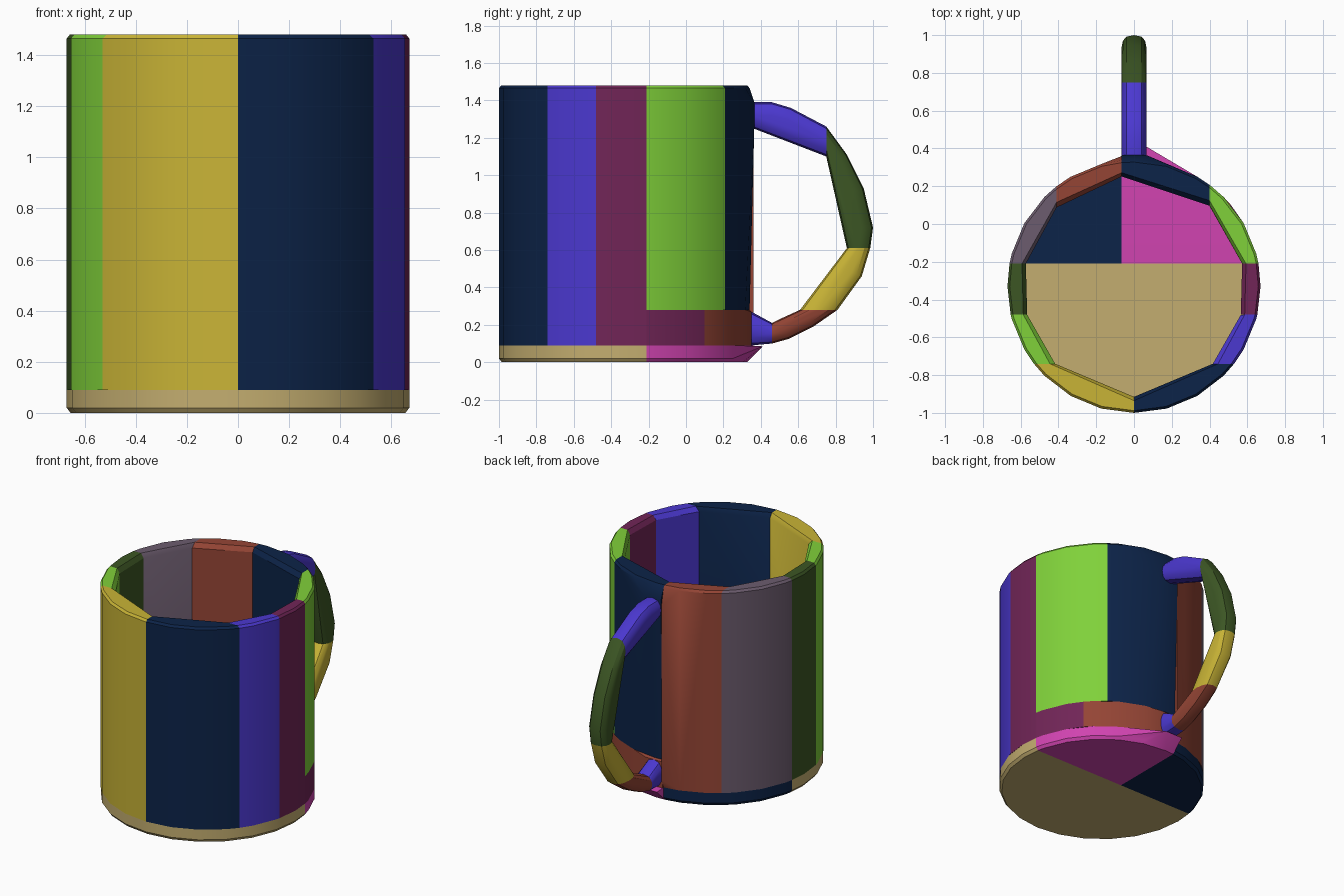
import bpy, bmesh
from math import sin, cos, tau, sqrt

if "Cube" in bpy.data.objects:
    bpy.data.objects.remove(bpy.data.objects["Cube"], do_unlink=True)


def linear(c):
    return c / 12.92 if c <= 0.04045 else ((c + 0.055) / 1.055) ** 2.4


def material(name, code):
    rgb = [linear(int(code[i:i + 2], 16) / 255) for i in (0, 2, 4)] + [1]
    m = bpy.data.materials.new(name)
    m.use_nodes = True
    m.diffuse_color = rgb
    m.node_tree.nodes["Principled BSDF"].inputs["Base Color"].default_value = rgb
    return m


MATS = {n: material(n, c) for n, c in {
    "lime": "80d13a", "yellow": "c9b436", "navy": "0c2348", "violet": "4b38d0",
    "plum": "712557", "pink": "d043b0", "tan": "c4ae70", "rust": "954535",
    "forest": "3c5624", "mauve": "6c5c6e"}.items()}


def hull(name, color, points):
    """Solid convex piece around a set of points."""
    bm = bmesh.new()
    for p in points:
        bm.verts.new(p)
    bmesh.ops.remove_doubles(bm, verts=bm.verts[:], dist=0.002)
    res = bmesh.ops.convex_hull(bm, input=bm.verts[:])
    loose = {g for g in res["geom_interior"] + res["geom_unused"]
             if isinstance(g, bmesh.types.BMVert)}
    bmesh.ops.delete(bm, geom=list(loose), context='VERTS')
    bmesh.ops.dissolve_limit(bm, angle_limit=0.01, verts=bm.verts[:], edges=bm.edges[:])
    bmesh.ops.recalc_face_normals(bm, faces=bm.faces[:])
    me = bpy.data.meshes.new(name)
    bm.to_mesh(me)
    bm.free()
    me.materials.append(MATS[color])
    ob = bpy.data.objects.new(name, me)
    bpy.context.collection.objects.link(ob)
    bpy.ops.object.select_all(action='DESELECT')
    ob.select_set(True)
    bpy.context.view_layer.objects.active = ob
    bpy.ops.object.shade_smooth_by_angle(angle=0.5)


CY, R, INNER, TOP, FLOOR, STEP = -0.33, 0.67, 0.585, 1.48, 0.09, 0.28
SEAM_Y, SEAM_X, HALF = -0.21, 0.40, 0.065


def arc(r, z, box):
    """Part of a circle that lies inside the box, with its exact end points."""
    x0, x1, y0, y1 = box
    pts = [(r * cos(i * tau / 24), CY + r * sin(i * tau / 24)) for i in range(24)]
    for s in (-1, 1):
        pts += [(c, CY + s * sqrt(r * r - c * c)) for c in (x0, x1) if abs(c) < r]
        pts += [(s * sqrt(r * r - (c - CY) ** 2), c) for c in (y0, y1) if abs(c - CY) < r]
    e = 1e-5
    return [(x, y, z) for x, y in pts
            if x0 - e <= x <= x1 + e and y0 - e <= y <= y1 + e]


def wall(name, color, box, z0=FLOOR, z1=TOP, extra=()):
    pts = arc(R, z0, box) + arc(INNER, z0, box) + list(extra)
    if z1 == TOP:      # softened rim
        pts += arc(R, TOP - 0.015, box) + arc(R - 0.012, TOP, box)
        pts += arc(INNER, TOP - 0.03, box) + arc(INNER + 0.02, TOP, box)
    else:
        pts += arc(R, z1, box) + arc(INNER, z1, box)
    hull(name, color, pts)


def base(name, color, box, extra=()):
    hull(name, color, arc(R, FLOOR, box) + arc(R, 0.02, box)
         + arc(R - 0.015, 0, box) + list(extra))


# Front and side wall staves
wall("front_right_stave", "yellow", (-1, 0, -2, -0.74))
wall("front_left_stave", "navy", (0, 1, -2, -0.74))
wall("left_front_stave", "violet", (0, 1, -0.74, -0.48))
wall("left_stave", "plum", (0, 1, -0.48, SEAM_Y))
wall("right_front_stave", "lime", (-1, 0, -0.74, -0.48))
wall("right_stave", "forest", (-1, 0, -0.48, SEAM_Y))

# Rear wall staves, reaching out to the handle roots
wall("right_rear_stave", "mauve", (-1, -0.41, SEAM_Y, 2))
wall("rear_right_stave", "rust", (-0.41, -HALF, 0, 2),
     extra=[(-HALF, 0.36, z) for z in (0.15, 1.35)])
wall("left_rear_stave", "lime", (SEAM_X, 1, SEAM_Y, 2), z0=STEP)
wall("rear_left_stave", "navy", (-HALF, SEAM_X, 0, 2), z0=STEP,
     extra=[(x, 0.365, z) for x in (-HALF, HALF) for z in (1.25, 1.39)])
wall("lower_left_stave", "plum", (0, 1, SEAM_Y, 0.10), z1=STEP)
wall("lower_rear_stave", "rust", (-HALF, 1, 0.10, 2), z1=STEP,
     extra=[(x, 0.35, z) for x in (-HALF, HALF) for z in (FLOOR, 0.27)])

# Three-piece base
base("front_base", "tan", (-1, 1, -2, SEAM_Y))
base("rear_right_base", "navy", (-1, -HALF, SEAM_Y, 2),
     extra=[(-HALF, SEAM_Y, z) for z in (0, FLOOR)])
base("rear_left_base", "pink", (-HALF, 1, SEAM_Y, 2),
     extra=[(-HALF, SEAM_Y, z) for z in (0, FLOOR)]
     + [(x, 0.41, 0.085) for x in (-HALF, HALF)])

# Handle stations: outer y, z and inner y, z
STATIONS = [
    (0.36, 1.39, 0.36, 1.25), (0.46, 1.39, 0.46, 1.25), (0.56, 1.36, 0.52, 1.24),
    (0.75, 1.26, 0.75, 1.10), (0.86, 1.11, 0.78, 1.06), (0.95, 0.93, 0.84, 0.90),
    (1.00, 0.72, 0.88, 0.72), (0.985, 0.61, 0.86, 0.61), (0.94, 0.46, 0.83, 0.50),
    (0.81, 0.28, 0.61, 0.28), (0.68, 0.19, 0.60, 0.27), (0.55, 0.125, 0.50, 0.23),
    (0.46, 0.10, 0.46, 0.21), (0.35, 0.09, 0.35, 0.27)]


def section(oy, oz, iy, iz):
    """Rounded cross-section between the outer and inner handle points."""
    pts = []
    for i in range(12):
        c, s = cos(i * tau / 12), sin(i * tau / 12)
        t = (1 + c) / 2
        x = HALF * (1 if s > 0 else -1) * abs(s) ** 0.7
        pts.append((x, iy + (oy - iy) * t, iz + (oz - iz) * t))
    return pts


for name, color, first, last in (
        ("handle_top", "violet", 0, 3), ("handle_bend", "forest", 3, 7),
        ("handle_lower", "yellow", 7, 9), ("handle_tail", "rust", 9, 12),
        ("handle_root", "violet", 12, 13)):
    hull(name, color, [p for st in STATIONS[first:last + 1] for p in section(*st)])
